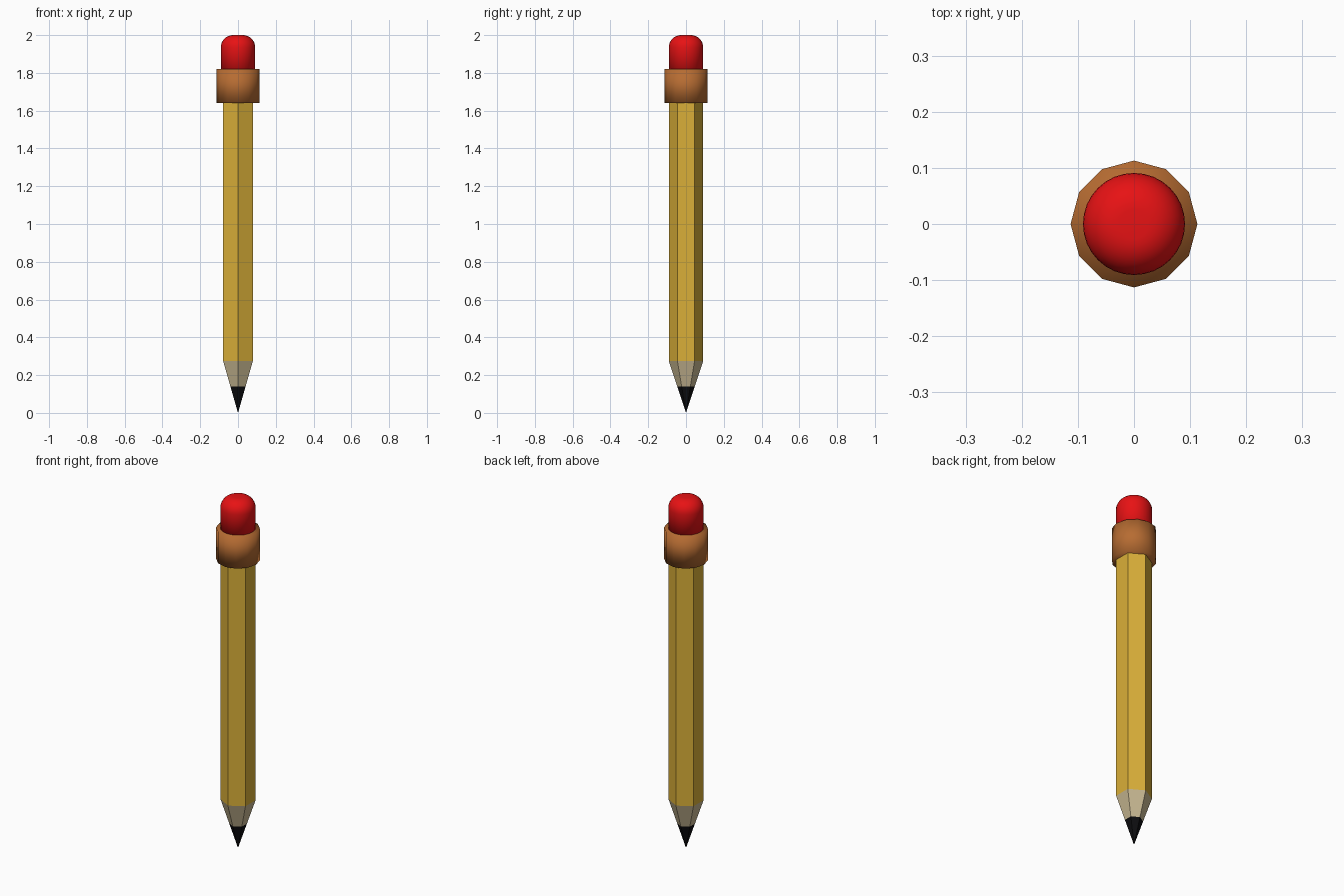
import bpy, bmesh, math

if "Cube" in bpy.data.objects:
    bpy.data.objects.remove(bpy.data.objects["Cube"])


def material(name, color):
    m = bpy.data.materials.new(name)
    m.diffuse_color = (*color, 1.0)
    m.use_nodes = True
    m.node_tree.nodes["Principled BSDF"].inputs["Base Color"].default_value = m.diffuse_color
    return m


def lathe(name, profile, sides, mat, phase=0.0, smooth=False):
    """Stack rings of (radius, z) from bottom to top; radius 0 gives a point."""
    bm = bmesh.new()
    rings = []
    for r, z in profile:
        if r == 0:
            rings.append([bm.verts.new((0, 0, z))] * sides)
        else:
            angles = [phase + math.tau * i / sides for i in range(sides)]
            rings.append([bm.verts.new((r * math.cos(a), r * math.sin(a), z))
                          for a in angles])
    for lo, hi in zip(rings, rings[1:]):
        for i in range(sides):
            j = (i + 1) % sides
            quad = dict.fromkeys((lo[i], lo[j], hi[j], hi[i]))
            bm.faces.new(list(quad))
    # close the ends
    if profile[0][0] > 0:
        bm.faces.new(rings[0][::-1])
    if profile[-1][0] > 0:
        bm.faces.new(rings[-1])
    bmesh.ops.recalc_face_normals(bm, faces=bm.faces)
    for f in bm.faces:
        f.smooth = smooth
    me = bpy.data.meshes.new(name)
    bm.to_mesh(me)
    bm.free()
    me.materials.append(mat)
    ob = bpy.data.objects.new(name, me)
    bpy.context.collection.objects.link(ob)
    return ob


yellow = material("yellow paint", (0.70, 0.43, 0.04))
wood = material("bare wood", (0.58, 0.48, 0.29))
black = material("black graphite", (0.004, 0.004, 0.005))
copper = material("copper brown", (0.47, 0.15, 0.032))
red = material("red rubber", (0.80, 0.006, 0.007))

HEX = math.pi / 2          # hexagon corners point to the front and back
R, CONE, LEAD = 0.091, 0.275, 0.14
LEAD_R = R * LEAD / CONE

# sharpened tip, bare wood and painted shaft
lathe("lead_tip", [(0, 0), (LEAD_R, LEAD)], 6, black, HEX)
lathe("wood_cone", [(LEAD_R, LEAD), (R, CONE)], 6, wood, HEX)
lathe("shaft", [(R, CONE), (R, 1.70)], 6, yellow, HEX)

# twelve-sided metal band
lathe("ferrule", [(0.113, 1.64), (0.113, 1.82)], 12, copper, 0, True)

# eraser with a rounded top
B = 0.065
arc = [(R - B + B * math.cos(t), 2.0 - B + B * math.sin(t))
       for t in (math.pi / 2 * k / 8 for k in range(9))]
lathe("eraser", [(R, 1.78)] + arc + [(0, 2.0)], 32, red, 0, True)
